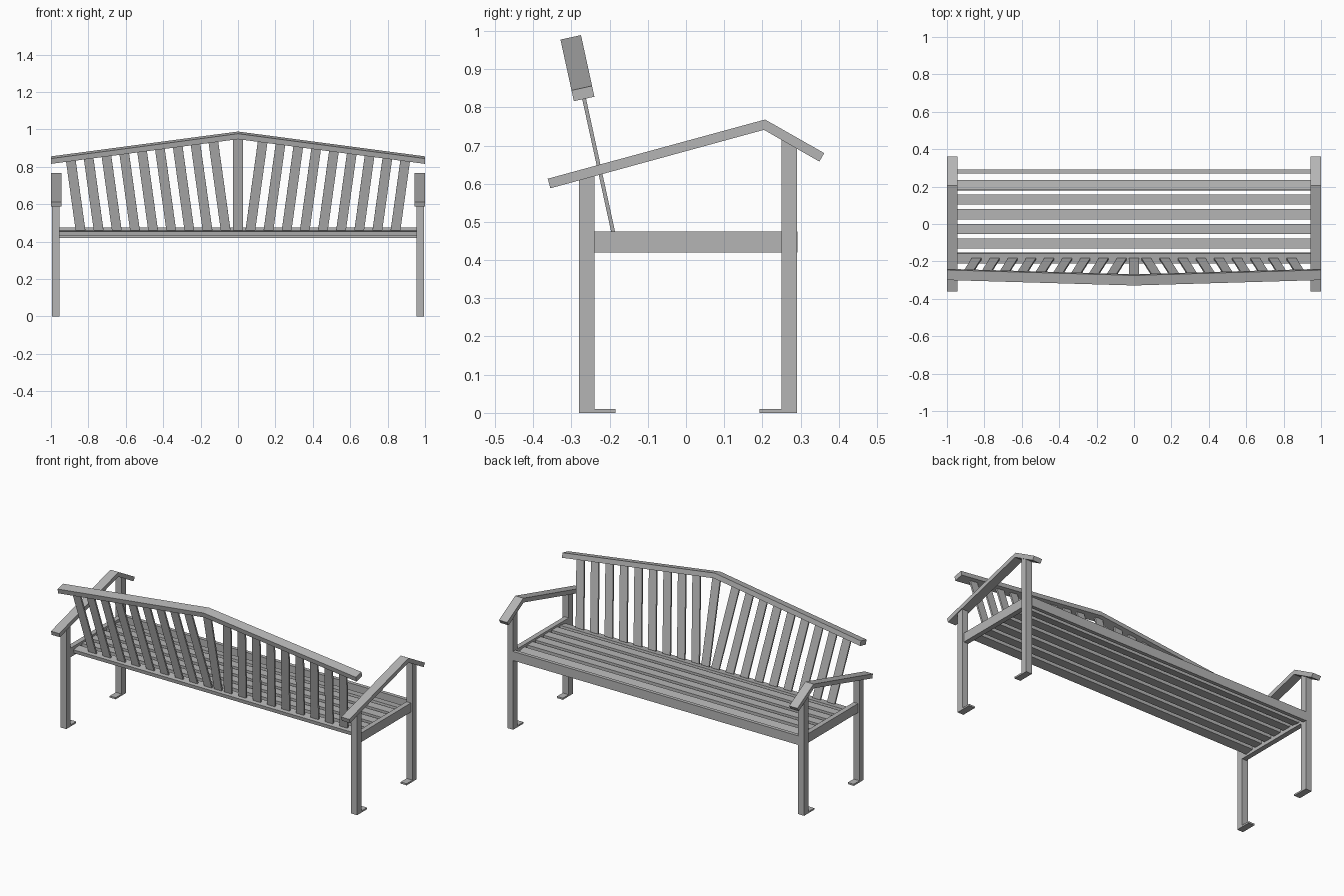
import bpy
import bmesh
import math
from mathutils import Matrix, Vector

cube = bpy.data.objects.get("Cube")
if cube:
    bpy.data.objects.remove(cube)

GREY = (0.46, 0.46, 0.46, 1)
grey = bpy.data.materials.new("painted grey")
grey.use_nodes = True
grey.diffuse_color = GREY
grey.node_tree.nodes["Principled BSDF"].inputs["Base Color"].default_value = GREY


def add_object(name, bm, matrix=None):
    bmesh.ops.recalc_face_normals(bm, faces=bm.faces)
    mesh = bpy.data.meshes.new(name)
    bm.to_mesh(mesh)
    bm.free()
    mesh.materials.append(grey)
    obj = bpy.data.objects.new(name, mesh)
    if matrix:
        obj.matrix_world = matrix
    bpy.context.collection.objects.link(obj)
    return obj


def box(name, x, y, z, tilt=0):
    """Box from (low, high) ranges, tilted about its own x axis."""
    size = Vector((x[1] - x[0], y[1] - y[0], z[1] - z[0]))
    centre = Vector((sum(x), sum(y), sum(z))) / 2
    bm = bmesh.new()
    bmesh.ops.create_cube(bm, size=1, matrix=Matrix.Diagonal(size).to_4x4())
    return add_object(name, bm, Matrix.Translation(centre) @ Matrix.Rotation(tilt, 4, "X"))


def prism(name, outline, offset, matrix=None):
    """Extrude a closed outline of 3D points along an offset."""
    bm = bmesh.new()
    face = bm.faces.new([bm.verts.new(p) for p in outline])
    result = bmesh.ops.extrude_face_region(bm, geom=[face])
    verts = [v for v in result["geom"] if isinstance(v, bmesh.types.BMVert)]
    bmesh.ops.translate(bm, verts=verts, vec=offset)
    return add_object(name, bm, matrix)


# End frames: legs, feet, side rails and bent armrests
ARM = [(-0.362, 0.613), (0.207, 0.768), (0.362, 0.68),
       (0.349, 0.658), (0.204, 0.741), (-0.355, 0.588)]
for side, s in (("left", 1), ("right", -1)):
    leg_x = sorted((s * 0.955, s * 0.995))
    box(side + "_back_leg", leg_x, (-0.28, -0.24), (0, 0.622))
    box(side + "_front_leg", leg_x, (0.25, 0.29), (0, 0.715))
    box(side + "_back_foot", leg_x, (-0.24, -0.185), (0, 0.01))
    box(side + "_front_foot", leg_x, (0.193, 0.25), (0, 0.01))
    box(side + "_side_rail", sorted((s * 0.955, s * 0.985)), (-0.24, 0.25), (0.42, 0.475))
    prism(side + "_armrest", [(s * 0.945, y, z) for y, z in ARM], (s * 0.055, 0, 0))

# Seat: front apron and slats, the outer two gently tilted
SEAT_X = (-0.957, 0.957)
box("front_apron", SEAT_X, (0.27, 0.292), (0.42, 0.475))
for i in range(6):
    y = -0.182 + i * 0.078
    tilt = {0: 0.15, 5: -0.15}.get(i, 0)
    z = 0.447 if tilt else 0.452
    box(f"seat_slat_{i + 1}", SEAT_X, (y - 0.027, y + 0.027), (z - 0.011, z + 0.011), tilt)

# Backrest, laid out upright and leaned back as a plane
LEAN = Matrix.Translation((0, -0.191, 0.475)) @ Matrix.Rotation(math.radians(12.3), 4, "X")
SLOPE = 0.136


def under_rail(x):
    return 0.495 - SLOPE * abs(x)


prism("top_rail",
      [(x, -0.0275, z) for x, z in ((-1, 0.355), (0, 0.49), (1, 0.355),
                                    (1, 0.384), (0, 0.52), (-1, 0.384))],
      (0, 0.055, 0), LEAN)


def back_slat(name, x, lean):
    """Slat standing at x, meeting the rail squarely."""
    low = -0.015
    outline = []
    for dx in (-0.026, 0.026):
        foot = x + dx
        # Top corner where the leaning edge reaches the rail
        height = under_rail(foot) / (1 + SLOPE * abs(lean))
        pair = [(foot + lean * low, -0.005, low), (foot + lean * height, -0.005, height)]
        outline += pair if dx < 0 else pair[::-1]
    prism(name, outline, (0, 0.01, 0), LEAN)


back_slat("back_slat_centre", 0, 0)
for i in range(9):
    for side, s in (("left", 1), ("right", -1)):
        back_slat(f"back_slat_{side}_{i + 1}", s * (0.068 + i * 0.097), s * SLOPE)
